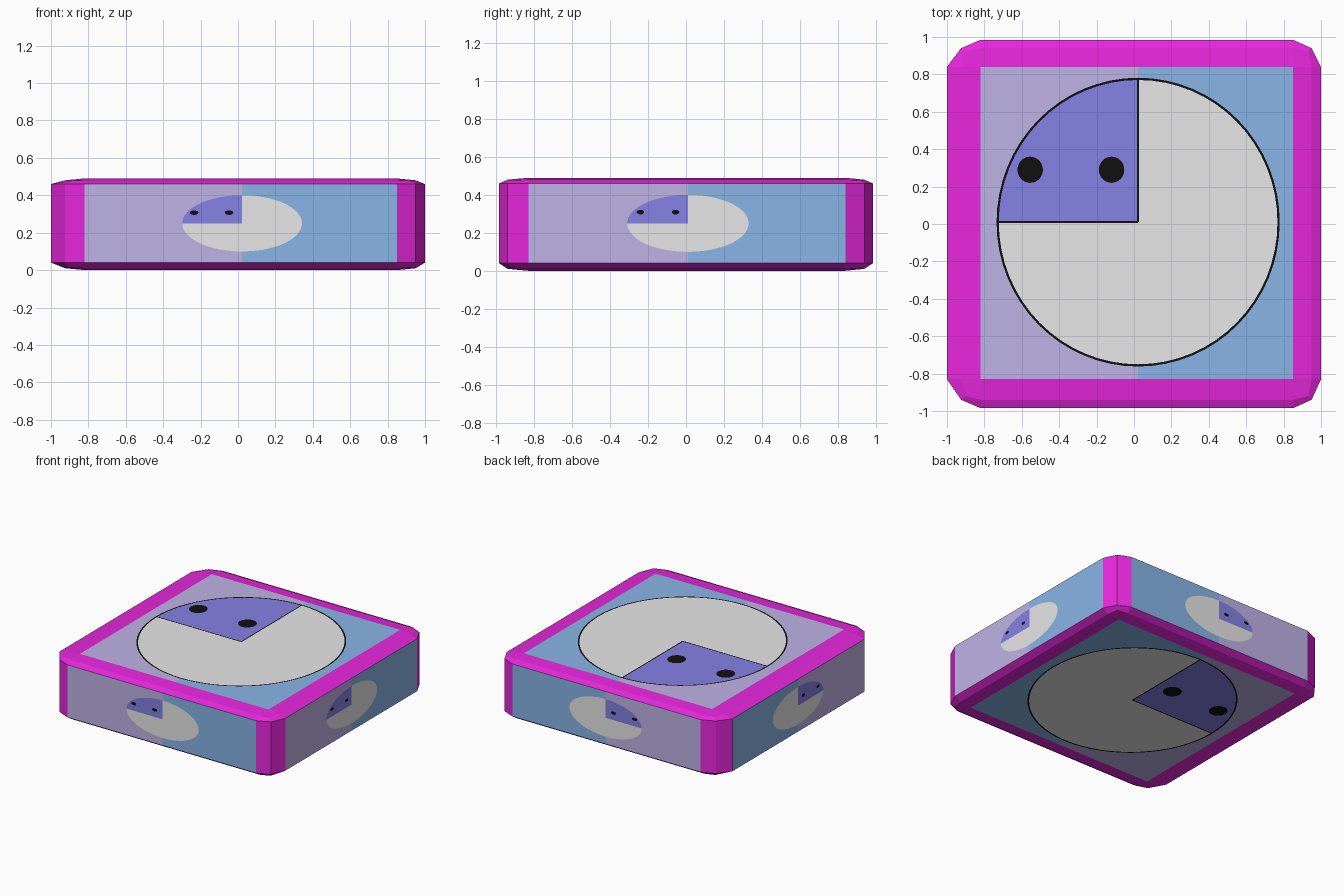
import bpy, bmesh, math
from mathutils import Vector

if "Cube" in bpy.data.objects:
    bpy.data.objects.remove(bpy.data.objects["Cube"])


def mat(name, r, g, b):
    m = bpy.data.materials.new(name)
    m.diffuse_color = (r, g, b, 1)
    m.use_nodes = True
    m.node_tree.nodes["Principled BSDF"].inputs["Base Color"].default_value = m.diffuse_color
    return m


magenta = mat("magenta", 0.80, 0.02, 0.72)
lavender = mat("lavender", 0.54, 0.47, 0.83)
blue = mat("sky blue", 0.26, 0.48, 0.83)
grey = mat("light grey", 0.80, 0.80, 0.80)
violet = mat("violet", 0.24, 0.22, 0.79)
black = mat("black", 0.005, 0.005, 0.005)

CX, CY, CZ = 0.022, 0.01, 0.25    # centre of the pattern


def add_object(name, bm, mats):
    me = bpy.data.meshes.new(name)
    bm.to_mesh(me)
    bm.free()
    for m in mats:
        me.materials.append(m)
    ob = bpy.data.objects.new(name, me)
    bpy.context.collection.objects.link(ob)
    return ob


def remap(t, src, dst):
    for i in range(len(src) - 1):
        if t <= src[i + 1] or i == len(src) - 2:
            f = (t - src[i]) / (src[i + 1] - src[i])
            return dst[i] + f * (dst[i + 1] - dst[i])


# Body: bevelled cube stretched to a flat slab, frame in magenta
bm = bmesh.new()
bmesh.ops.create_cube(bm, size=2)
bmesh.ops.bevel(bm, geom=bm.edges[:], offset=0.165, offset_type='OFFSET',
                segments=2, profile=0.5, affect='EDGES')
bm.normal_update()
for f in bm.faces:
    f.material_index = 1 if max(abs(c) for c in f.normal) > 0.999 else 0
src = (-1, -0.952, -0.835, 0.835, 0.952, 1)
knots = ((-1, -0.925, -0.82, 0.85, 0.95, 1),
         (-0.985, -0.94, -0.83, 0.84, 0.94, 0.985),
         (0, 0.01, 0.04, 0.46, 0.48, 0.49))
for v in bm.verts:
    v.co = [remap(v.co[i], src, knots[i]) for i in range(3)]
# Two-tone panels, split down the middle
for co, no in (((CX, 0, 0), (1, 0, 0)), ((0, CY, 0), (0, 1, 0))):
    bmesh.ops.bisect_plane(bm, geom=bm.verts[:] + bm.edges[:] + bm.faces[:],
                           plane_co=co, plane_no=no)
bm.normal_update()
for f in bm.faces:
    if f.material_index:
        c = f.calc_center_median()
        right = c.y > CY if abs(f.normal.x) > 0.9 else c.x > CX
        f.material_index = 2 if right else 1
add_object("slab_body", bm, [magenta, lavender, blue])


def arc(cu, cv, ru, rv, a0=0, a1=360, n=64):
    return [(cu + ru * math.cos(math.radians(a0 + (a1 - a0) * i / n)),
             cv + rv * math.sin(math.radians(a0 + (a1 - a0) * i / n)))
            for i in range(n + 1)]


def plate(name, loops, place, normal, lift, m):
    """Flat painted shapes lifted slightly off one side."""
    bm = bmesh.new()
    for pts in loops:
        f = bm.faces.new([bm.verts.new(place(u, v) + normal * lift) for u, v in pts])
        f.normal_update()
        if f.normal.dot(normal) < 0:
            f.normal_flip()
    add_object(name, bm, [m])


def decorate(side, place, normal, cu, cv, ru, rv, dots, dru, drv):
    centre = [(cu, cv)]
    plate(side + "_disc", [centre + arc(cu, cv, ru, rv, 180, 270, 24),
                           centre + arc(cu, cv, ru, rv, 270, 360, 24),
                           centre + arc(cu, cv, ru, rv, 0, 90, 24)],
          place, normal, 0.001, grey)
    plate(side + "_wedge", [centre + arc(cu, cv, ru, rv, 90, 180, 24)],
          place, normal, 0.001, violet)
    plate(side + "_dots", [arc(u, v, dru, drv, n=32)[:-1] for u, v in dots],
          place, normal, 0.002, black)


# Same pattern projected straight through each pair of opposite sides
for side, z, s in (("top", 0.49, 1), ("bottom", 0, -1)):
    place = lambda u, v, z=z: Vector((u, v, z))
    n = Vector((0, 0, s))
    decorate(side, place, n, CX, CY, 0.755, 0.77,
             ((-0.555, 0.29), (-0.12, 0.29)), 0.068, 0.07)
    # Thin outline around the disc and along the wedge
    ro = arc(CX, CY, 0.757, 0.772)
    ri = arc(CX, CY, 0.745, 0.760)
    loops = [(ro[i], ro[i + 1], ri[i + 1], ri[i]) for i in range(64)]
    w = 0.005
    loops.append([(CX - w, CY), (CX + w, CY), (CX + w, CY + 0.765), (CX - w, CY + 0.765)])
    loops.append([(CX, CY - w), (CX, CY + w), (CX - 0.75, CY + w), (CX - 0.75, CY - w)])
    plate(side + "_outline", loops, place, n, 0.0015, black)

for side, s in (("front", -1), ("back", 1)):
    decorate(side, lambda u, v, s=s: Vector((u, s * 0.985, v)), Vector((0, s, 0)),
             CX, CZ, 0.32, 0.15, ((-0.235, 0.307), (-0.048, 0.307)), 0.023, 0.012)

for side, s in (("left", -1), ("right", 1)):
    decorate(side, lambda u, v, s=s: Vector((s, u, v)), Vector((s, 0, 0)),
             CY, CZ, 0.32, 0.15, ((-0.24, 0.309), (-0.055, 0.309)), 0.02, 0.012)
